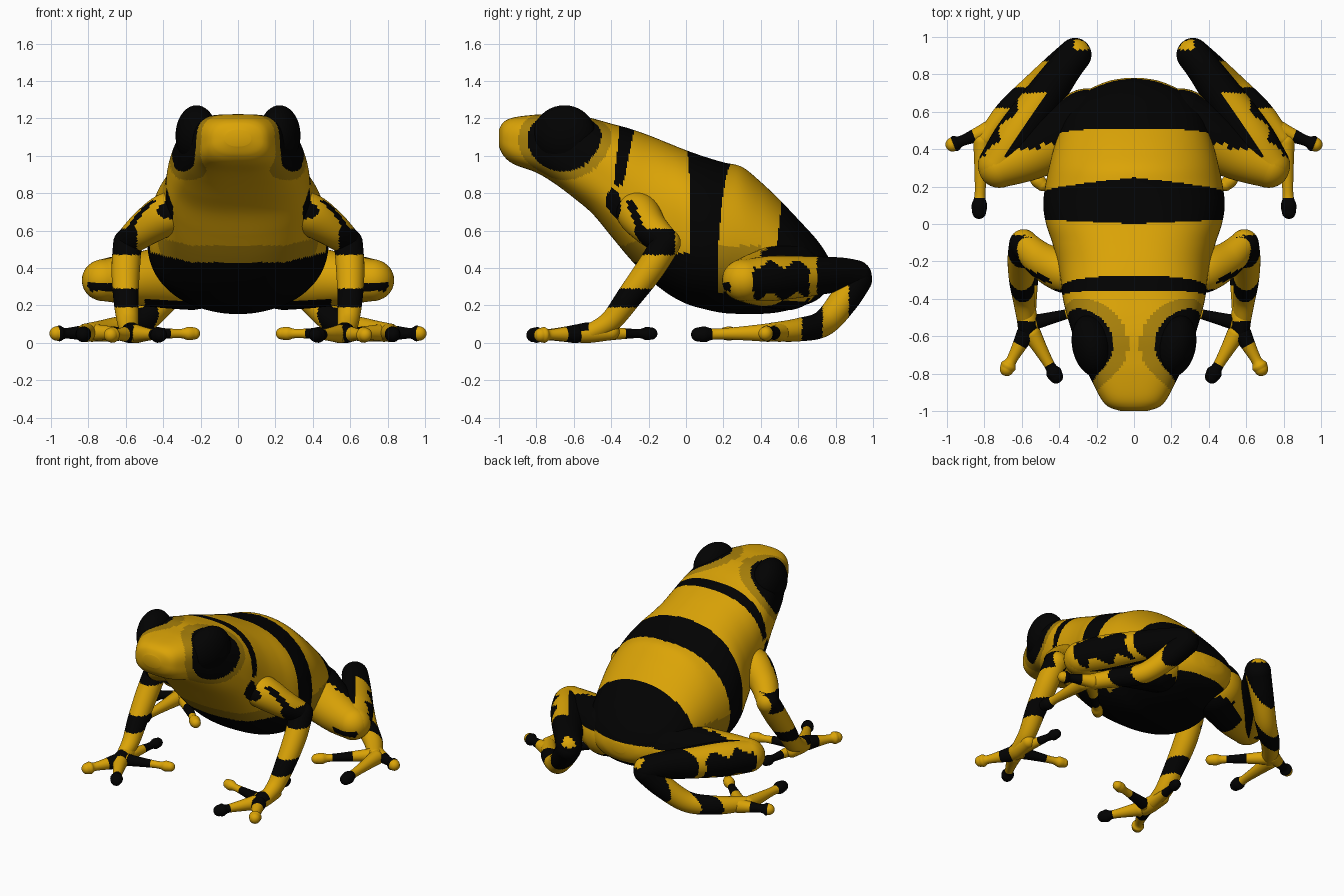
import bpy, bmesh, math
from mathutils import Vector

if "Cube" in bpy.data.objects:
    bpy.data.objects.remove(bpy.data.objects["Cube"])


def mat(name, col):
    m = bpy.data.materials.new(name)
    m.diffuse_color = (*col, 1)
    m.use_nodes = True
    m.node_tree.nodes["Principled BSDF"].inputs["Base Color"].default_value = m.diffuse_color
    return m


MATS = [mat("gold skin", (0.71, 0.37, 0.002)),
        mat("black skin", (0.0006, 0.0006, 0.0006)),
        mat("olive skin", (0.40, 0.22, 0.003))]
GOLD, BLACK, OLIVE = 0, 1, 2


def spline(rows, steps):
    """Catmull-Rom through rows of equal length."""
    out = []
    n = len(rows)
    for i in range(n - 1):
        a, b, c, d = rows[max(i - 1, 0)], rows[i], rows[i + 1], rows[min(i + 2, n - 1)]
        for k in range(steps):
            t = k / steps
            out.append([0.5 * (2 * q + (r - p) * t + (2 * p - 5 * q + 4 * r - s) * t * t
                               + (3 * q - p - 3 * r + s) * t ** 3)
                        for p, q, r, s in zip(a, b, c, d)])
    out.append(list(rows[-1]))
    return out


def finish(name, bm, rule, mirror):
    bmesh.ops.recalc_face_normals(bm, faces=bm.faces[:])
    for f in bm.faces:
        f.smooth = True
        f.material_index = rule(f.calc_center_median(), f.normal)
    me = bpy.data.meshes.new(name)
    bm.to_mesh(me)
    bm.free()
    for m in MATS:
        me.materials.append(m)
    ob = bpy.data.objects.new(name, me)
    bpy.context.collection.objects.link(ob)
    if mirror:
        md = ob.modifiers.new("mirror", 'MIRROR')
        md.use_mirror_merge = False
    return ob


def loft(bm, rings):
    vs = [[bm.verts.new(p) for p in r] for r in rings]
    n = len(vs[0])
    for a, b in zip(vs, vs[1:]):
        for i in range(n):
            bm.faces.new((a[i], a[(i + 1) % n], b[(i + 1) % n], b[i]))
    bm.faces.new(vs[0][::-1])
    bm.faces.new(vs[-1])


def limb(name, pts, rule, seg=44, steps=20):
    """Round-ended tapered tube through (x, y, z, radius), mirrored in x."""
    rows = spline(pts, steps)
    P = [Vector(r[:3]) for r in rows]
    R = [r[3] for r in rows]
    T = [(P[min(i + 1, len(P) - 1)] - P[max(i - 1, 0)]).normalized() for i in range(len(P))]
    cap = [math.radians(a) for a in (8, 20, 32, 44, 56, 68, 80)]
    data = [(P[0] - T[0] * R[0] * math.cos(a), T[0], R[0] * math.sin(a)) for a in cap]
    data += list(zip(P, T, R))
    data += [(P[-1] + T[-1] * R[-1] * math.cos(a), T[-1], R[-1] * math.sin(a)) for a in cap[::-1]]
    u = T[0].orthogonal().normalized()
    rings = []
    for p, t, r in data:
        u = (u - t * u.dot(t)).normalized()
        v = t.cross(u)
        rings.append([p + (u * math.cos(2 * math.pi * k / seg) + v * math.sin(2 * math.pi * k / seg)) * r
                      for k in range(seg)])
    bm = bmesh.new()
    loft(bm, rings)
    return finish(name, bm, rule, True)


# body and head: y, half width, top, bottom, squareness
BODY = [(-1.0, 0.07, 1.14, 1.05, 2.2), (-0.975, 0.14, 1.18, 1.0, 2.6), (-0.92, 0.185, 1.205, 0.955, 2.9),
        (-0.8, 0.245, 1.22, 0.91, 3.0), (-0.7, 0.295, 1.222, 0.85, 3.0), (-0.6, 0.325, 1.22, 0.775, 3.0),
        (-0.5, 0.355, 1.2, 0.69, 2.8), (-0.4, 0.38, 1.172, 0.57, 2.6), (-0.3, 0.392, 1.145, 0.45, 2.5),
        (-0.2, 0.41, 1.11, 0.345, 2.4), (-0.1, 0.437, 1.07, 0.265, 2.4), (0.0, 0.47, 1.03, 0.21, 2.4),
        (0.1, 0.485, 0.995, 0.18, 2.3), (0.2, 0.475, 0.965, 0.16, 2.2), (0.3, 0.455, 0.94, 0.155, 2.1),
        (0.4, 0.43, 0.86, 0.155, 2.1), (0.5, 0.40, 0.765, 0.165, 2.1), (0.6, 0.36, 0.66, 0.19, 2.1),
        (0.7, 0.27, 0.55, 0.23, 2.1), (0.76, 0.15, 0.46, 0.29, 2.0), (0.78, 0.05, 0.41, 0.34, 2.0)]


def shoulder_spot(c):
    return c.x ** 2 > 0.12 and ((c.y + 0.39) / 0.042) ** 2 + ((c.z - 0.735) / 0.088) ** 2 < 1


def body_rule(c, n):
    x, y, z = abs(c.x), c.y, c.z
    eye = ((x - 0.27) / 0.235) ** 2 + ((y + 0.65) / 0.2) ** 2 + ((z - 1.09) / 0.175) ** 2
    if eye < 1:
        return BLACK
    if eye < 1.6:
        return OLIVE
    front = -0.36 - 0.1 * max(0, 1.1 - z)
    if z > 0.84 and front < y < -0.275 - 0.2 * max(0, 1.15 - z):        # neck stripe
        return BLACK
    if shoulder_spot(c):
        return BLACK
    if 0.05 * x < y < 0.25 - 0.1 * x - 0.06 * (1 - z):                  # saddle stripe
        return BLACK
    if y > 0.51 - 0.1 * max(0, 0.75 - z) and z > 0.42:                  # rump patch
        return BLACK
    if y < 0.1:                                                        # belly
        edge = 0.43 + 0.25 * max(0, x - 0.25)
        return BLACK if z < edge else OLIVE if z < edge + 0.09 and y < -0.1 else GOLD
    if z < 0.27:
        return BLACK
    return OLIVE if y < 0.4 and z < 0.52 else GOLD


def power(v, e):
    return math.copysign(abs(v) ** e, v)


SEG = 160
rings = []
for y, w, top, bot, n in spline(BODY, 14):
    zc = bot + (top - bot) * 0.46
    ring = []
    for k in range(SEG):
        a = 2 * math.pi * (k + 0.5) / SEG
        s, c = power(math.sin(a), 2 / n), power(math.cos(a), 2 / n)
        ring.append((w * c, y, zc + s * (top - zc if s > 0 else zc - bot)))
    rings.append(ring)
bm = bmesh.new()
loft(bm, rings)
finish("body_and_head", bm, body_rule, False)

# bulging eyes
bm = bmesh.new()
bmesh.ops.create_uvsphere(bm, u_segments=32, v_segments=20, radius=1)
for v in bm.verts:
    v.co = Vector((0.222 + v.co.x * 0.112, -0.65 + v.co.y * 0.165 + v.co.x * 0.03, 1.11 + v.co.z * 0.16))
finish("eyes", bm, lambda c, n: BLACK, True)

# front legs
limb("front_upper_arms", [(0.28, -0.28, 0.72, 0.1), (0.385, -0.25, 0.685, 0.113), (0.5, -0.19, 0.61, 0.095),
                          (0.585, -0.11, 0.54, 0.075)],
     lambda c, n: BLACK if c.x > 0.54 and c.y < -0.07 and c.z < 0.61 or shoulder_spot(c) or
     (abs(c.y + 0.27 + 0.4 * (c.z - 0.68)) < 0.022 and 0.56 < c.z < 0.76) else GOLD)
limb("front_forearms", [(0.59, -0.105, 0.535, 0.077), (0.6, -0.19, 0.4, 0.076), (0.6, -0.3, 0.25, 0.068),
                        (0.59, -0.4, 0.12, 0.058), (0.58, -0.5, 0.06, 0.048)],
     lambda c, n: BLACK if c.z > 0.47 and c.y < -0.06 or 0.19 < c.z < 0.29 or
     c.y < -0.53 and n.z > 0.2 else GOLD)
limb("front_palms", [(0.58, -0.4, 0.06, 0.045), (0.57, -0.52, 0.055, 0.055), (0.565, -0.6, 0.048, 0.045)],
     lambda c, n: BLACK if c.y < -0.52 and n.z > 0.2 else GOLD)


def digit(name, base, tip, black, r=0.034):
    """Thin toe with a padded tip, black between two fractions of its length."""
    a, b = Vector(base), Vector(tip)
    d = b - a
    pts = [(*(a + d * f), r * k) for f, k in ((0, 1.25), (0.35, 0.95), (0.75, 0.72), (0.9, 1.05), (1, 0.95))]
    limb(name, pts, lambda c, n: BLACK if black[0] < (c - a).dot(d) / d.length_squared < black[1] else GOLD,
         seg=20, steps=9)


digit("front_outer_fingers", (0.58, -0.59, 0.048), (0.68, -0.775, 0.042), (-0.5, 0.3), 0.04)
digit("front_middle_fingers", (0.545, -0.59, 0.048), (0.417, -0.815, 0.042), (0.72, 2), 0.04)
digit("front_inner_fingers", (0.55, -0.53, 0.05), (0.235, -0.45, 0.05), (0.1, 0.6))
digit("front_back_fingers", (0.565, -0.46, 0.05), (0.52, -0.185, 0.05), (0.5, 2))


# hind legs
def thigh_rule(c, n):
    if c.x < 0.5:
        return BLACK if c.y > 0.43 and c.z > 0.4 or c.z < 0.23 else GOLD
    if c.y > 0.4 and n.z > -0.3:
        return BLACK
    return BLACK if n.y < 0 and abs(c.z - 0.3) < 0.025 and 0.62 < c.x < 0.8 else GOLD


def shin_rule(c, n):
    side = n.dot(Vector((0.8, 0.6, 0)))
    if c.y > 0.93 and n.z > 0.3 and c.x < 0.32:
        return GOLD
    if c.y > 0.7:
        return BLACK
    if side > 0.3:                        # patch on the outer face
        wob = 0.02 * math.sin(c.y * 45)
        return BLACK if 0.36 < c.y < 0.66 and 0.25 + wob < c.z < 0.42 + wob else GOLD
    if side > 0.02:
        return GOLD
    return BLACK if c.y > 0.36 else GOLD


limb("hind_thighs", [(0.25, 0.54, 0.36, 0.185), (0.4, 0.46, 0.35, 0.165), (0.56, 0.37, 0.34, 0.138),
                     (0.72, 0.305, 0.335, 0.112)], thigh_rule)
limb("hind_shins", [(0.725, 0.315, 0.335, 0.11), (0.63, 0.46, 0.345, 0.12), (0.5, 0.65, 0.355, 0.108),
                    (0.38, 0.82, 0.365, 0.092), (0.315, 0.905, 0.355, 0.088)], shin_rule)
limb("hind_ankles", [(0.315, 0.91, 0.34, 0.085), (0.4, 0.845, 0.23, 0.078), (0.53, 0.735, 0.105, 0.07),
                     (0.68, 0.6, 0.07, 0.062), (0.79, 0.46, 0.058, 0.05)],
     lambda c, n: BLACK if c.y > 0.87 or 0.62 < c.y < 0.73 else GOLD)
digit("hind_outer_toes", (0.78, 0.5, 0.055), (0.97, 0.425, 0.05), (0.4, 0.98), 0.04)
digit("hind_middle_toes", (0.81, 0.44, 0.055), (0.828, 0.065, 0.045), (0.8, 2), 0.04)
digit("hind_inner_toes", (0.76, 0.46, 0.055), (0.49, 0.21, 0.05), (0.35, 0.7), 0.036)
